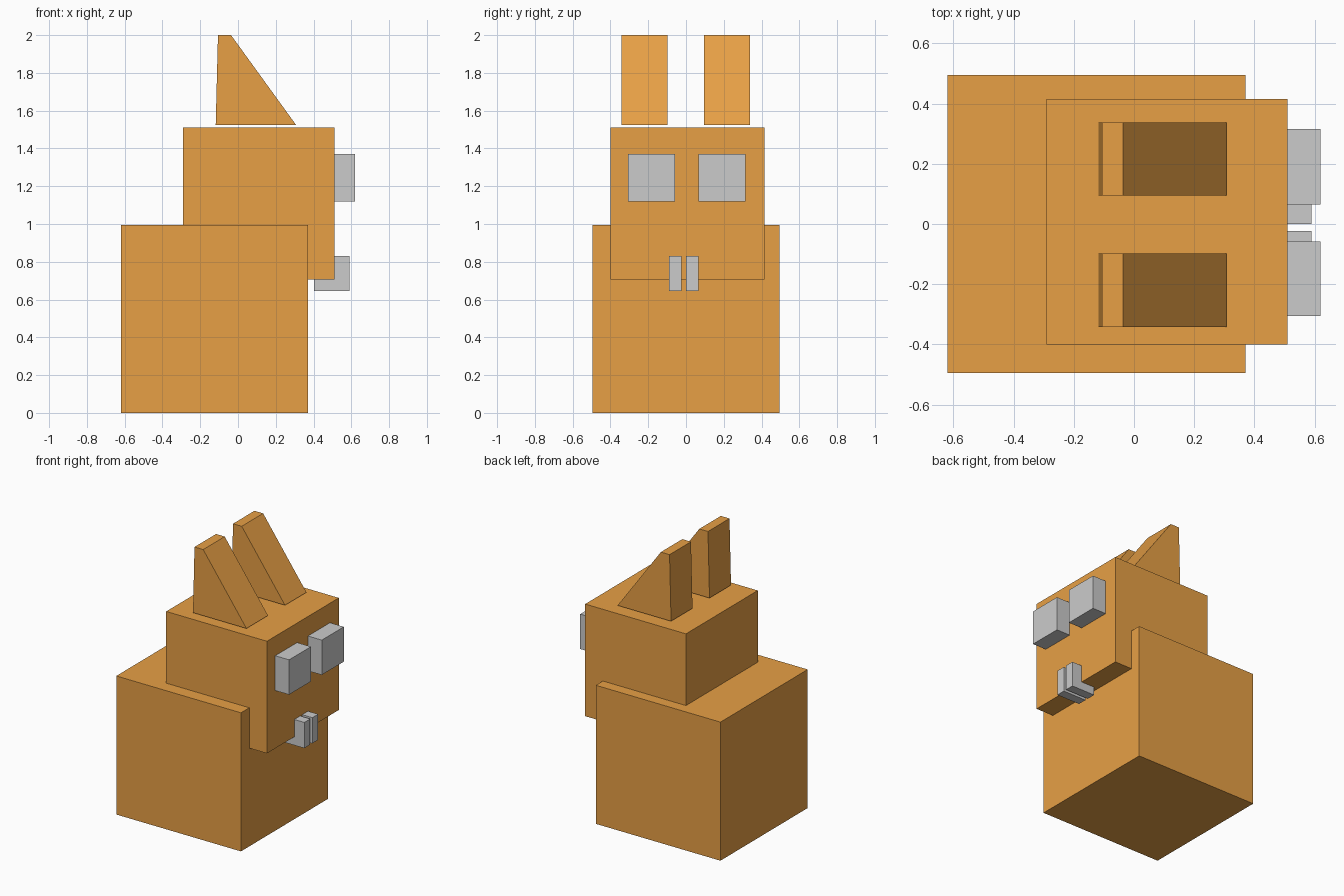
import bpy
import bmesh

if "Cube" in bpy.data.objects:
    bpy.data.objects.remove(bpy.data.objects["Cube"])


def make_material(name, color):
    mat = bpy.data.materials.new(name)
    mat.diffuse_color = color
    mat.use_nodes = True
    mat.node_tree.nodes["Principled BSDF"].inputs["Base Color"].default_value = mat.diffuse_color
    return mat


def finish(name, bm, mat=None):
    bmesh.ops.recalc_face_normals(bm, faces=bm.faces)
    mesh = bpy.data.meshes.new(name)
    bm.to_mesh(mesh)
    bm.free()
    obj = bpy.data.objects.new(name, mesh)
    bpy.context.collection.objects.link(obj)
    if mat:
        mesh.materials.append(mat)
    return obj


def box(name, xs, ys, zs, mat=None):
    bm = bmesh.new()
    bmesh.ops.create_cube(bm, size=1)
    for v in bm.verts:
        v.co = [r[0] if c < 0 else r[1] for c, r in zip(v.co, (xs, ys, zs))]
    return finish(name, bm, mat)


def prism(name, profile, ys, mat=None):
    """Extrude an (x, z) profile along y."""
    bm = bmesh.new()
    face = bm.faces.new([bm.verts.new((x, ys[0], z)) for x, z in profile])
    ext = bmesh.ops.extrude_face_region(bm, geom=[face])
    verts = [g for g in ext["geom"] if isinstance(g, bmesh.types.BMVert)]
    bmesh.ops.translate(bm, verts=verts, vec=(0, ys[1] - ys[0], 0))
    return finish(name, bm, mat)


orange = make_material("orange_fur", (0.8, 0.35, 0.06, 1))

# Body and overlapping head
box("body", (-0.62, 0.37), (-0.495, 0.495), (0, 0.995), orange)
box("head", (-0.29, 0.51), (-0.4, 0.415), (0.705, 1.51), orange)

# Wedge ears, just above the head
ear_profile = [(-0.118, 1.525), (0.307, 1.525), (-0.037, 2.0), (-0.106, 2.0)]
for side, ys in (("right", (-0.342, -0.098)), ("left", (0.095, 0.338))):
    prism("ear_" + side, ear_profile, ys, orange)

# Eyes, set into the face
for side, ys in (("right", (-0.306, -0.058)), ("left", (0.065, 0.315))):
    box("eye_" + side, (0.37, 0.62), ys, (1.12, 1.37))

# Front teeth, hanging below the head
for side, ys in (("right", (-0.09, -0.023)), ("left", (0.0, 0.066))):
    box("tooth_" + side, (0.402, 0.59), ys, (0.645, 0.83))
